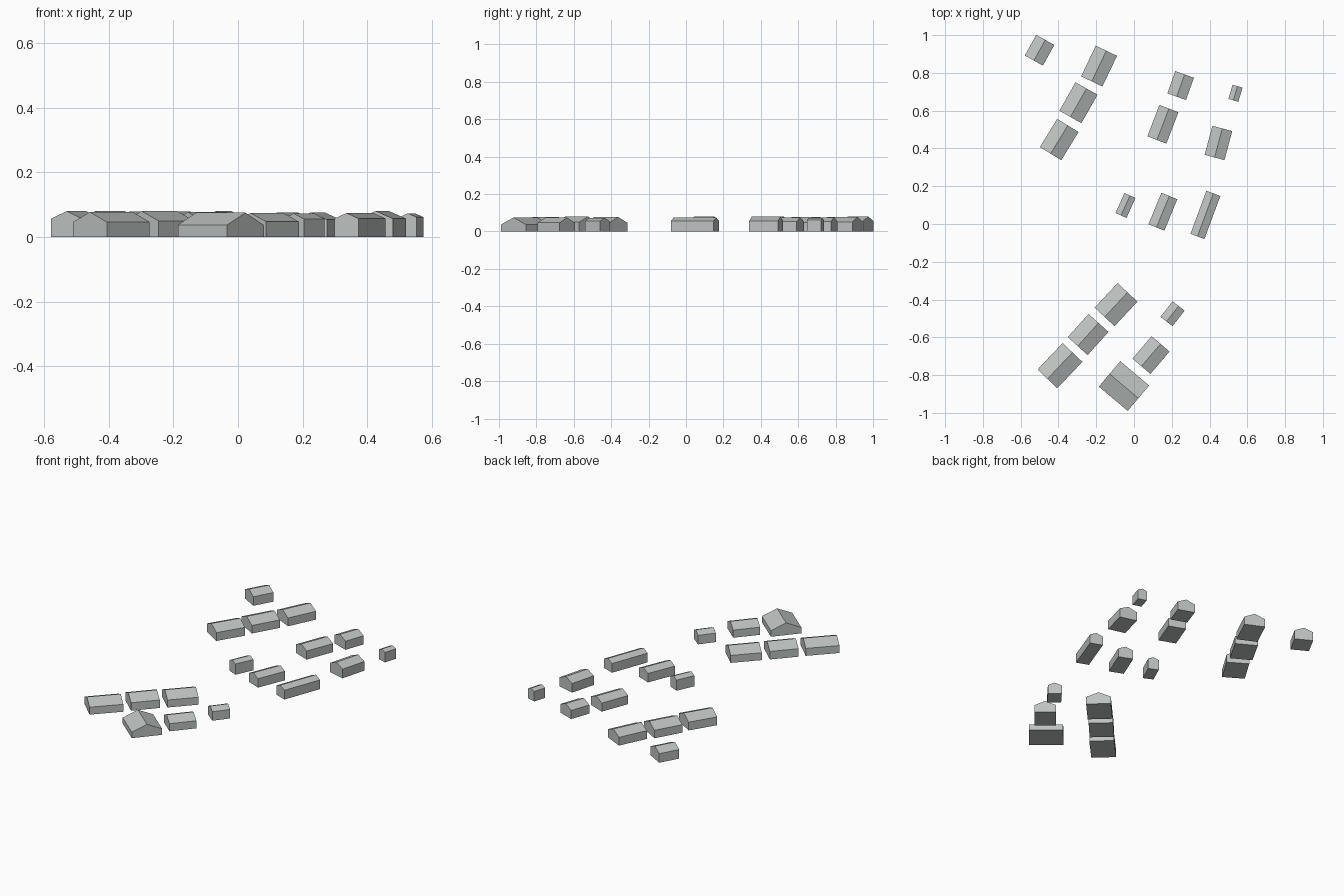
import bpy
import bmesh
from math import radians
from mathutils import Matrix, Vector

cube = bpy.data.objects.get("Cube")
if cube:
    bpy.data.objects.remove(cube, do_unlink=True)

# One plain grey for walls and roofs
grey = bpy.data.materials.new("pale_grey")
grey.use_nodes = True
colour = (0.51, 0.545, 0.53, 1.0)
grey.diffuse_color = colour
grey.node_tree.nodes["Principled BSDF"].inputs["Base Color"].default_value = colour

ROOF_SLOPE = 0.43


def gabled_house(name, x, y, length, width, angle, ridge):
    """Gable profile extruded along the ridge, then turned to its heading."""
    w = width / 2
    eave = ridge - w * ROOF_SLOPE
    profile = [(-w, 0), (w, 0), (w, eave), (0, ridge), (-w, eave)]
    bm = bmesh.new()
    gable = bm.faces.new([bm.verts.new((-length / 2, a, b)) for a, b in profile])
    extruded = bmesh.ops.extrude_face_region(bm, geom=[gable], use_keep_orig=True)
    moved = [v for v in extruded["geom"] if isinstance(v, bmesh.types.BMVert)]
    bmesh.ops.translate(bm, verts=moved, vec=Vector((length, 0, 0)))
    bmesh.ops.recalc_face_normals(bm, faces=bm.faces)
    mesh = bpy.data.meshes.new(name)
    bm.to_mesh(mesh)
    bm.free()
    mesh.materials.append(grey)
    house = bpy.data.objects.new(name, mesh)
    house.matrix_world = Matrix.Translation((x, y, 0)) @ Matrix.Rotation(radians(angle), 4, "Z")
    bpy.context.collection.objects.link(house)


# Each group: x, y, length, width, ridge heading, ridge height
village = {
    "back_right_house": [
        (-0.5, 0.92, 0.125, 0.11, 61, 0.08),
        (-0.185, 0.836, 0.18, 0.125, 64.5, 0.078),
        (-0.294, 0.642, 0.173, 0.134, 60.5, 0.078),
        (-0.396, 0.447, 0.175, 0.133, 58.5, 0.08),
    ],
    "back_left_house": [
        (0.247, 0.733, 0.125, 0.105, 70.5, 0.076),
        (0.537, 0.692, 0.078, 0.055, 73.5, 0.073),
        (0.153, 0.528, 0.178, 0.108, 69, 0.076),
        (0.447, 0.429, 0.159, 0.109, 75, 0.08),
    ],
    "middle_house": [
        (-0.045, 0.098, 0.116, 0.064, 65.7, 0.08),
        (0.153, 0.065, 0.18, 0.091, 67.7, 0.075),
        (0.378, 0.048, 0.243, 0.079, 69.7, 0.074),
    ],
    "front_row_house": [
        (-0.095, -0.427, 0.178, 0.144, 47, 0.077),
        (-0.243, -0.585, 0.165, 0.142, 48, 0.08),
        (-0.392, -0.75, 0.193, 0.144, 46.5, 0.077),
    ],
    "front_left_house": [
        (0.204, -0.475, 0.104, 0.081, 52, 0.073),
        (0.09, -0.694, 0.156, 0.125, 49.5, 0.074),
    ],
    "wide_front_house": [(-0.053, -0.858, 0.2, 0.176, -40.2, 0.075)],
}
for group, houses in village.items():
    for number, dims in enumerate(houses, 1):
        gabled_house(f"{group}_{number}", *dims)
